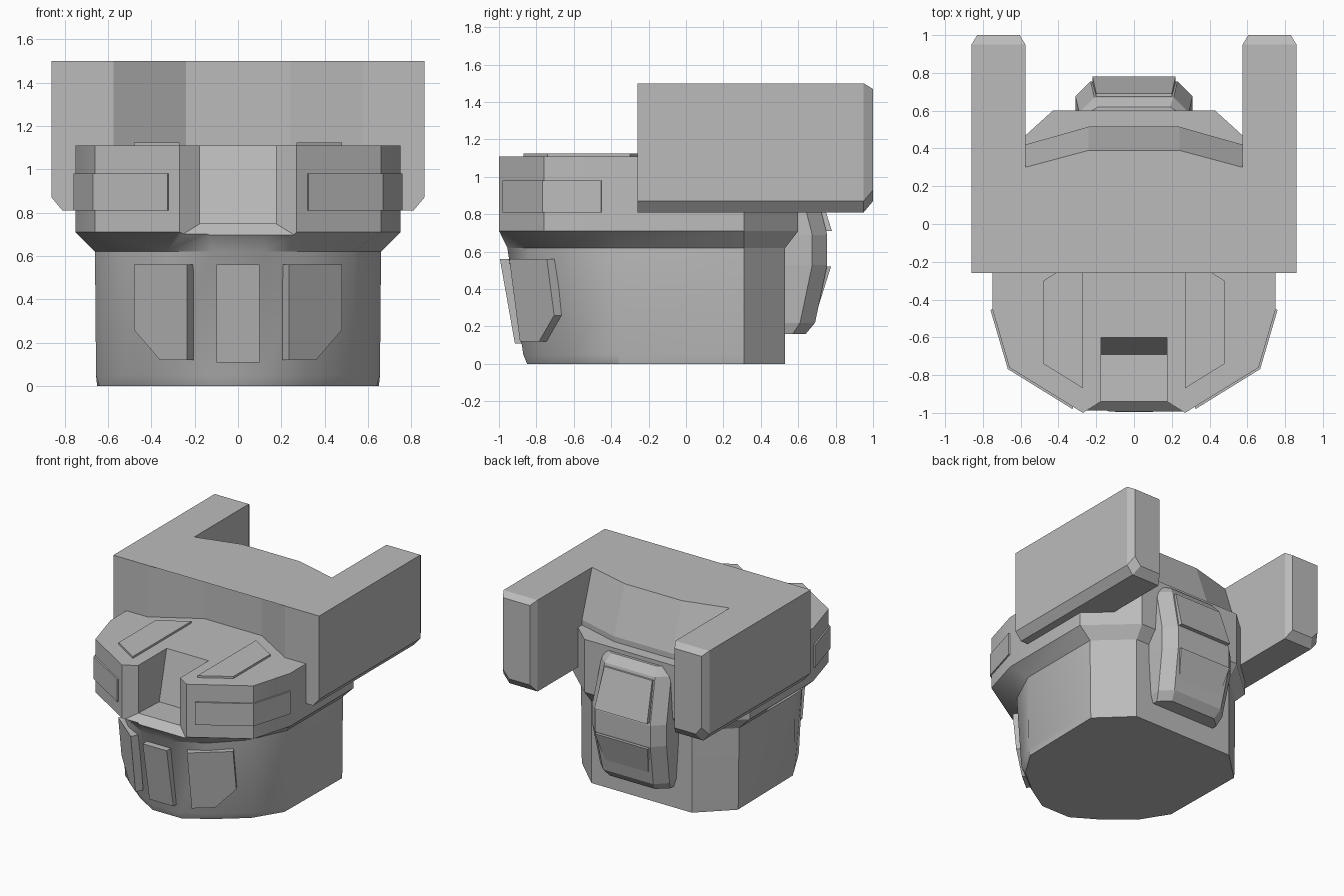
import bpy, bmesh, math
from mathutils import Vector

cube = bpy.data.objects.get("Cube")
if cube:
    bpy.data.objects.remove(cube)

grey = bpy.data.materials.new("light_grey")
grey.use_nodes = True
colour = (0.5, 0.5, 0.5, 1)
grey.diffuse_color = colour
grey.node_tree.nodes["Principled BSDF"].inputs["Base Color"].default_value = colour


def skin(name, rings, strips=False):
    """Join matching closed rings of points into a capped solid."""
    bm = bmesh.new()
    loops = [[bm.verts.new(p) for p in ring] for ring in rings]
    n = len(loops[0])
    for a, b in zip(loops, loops[1:]):
        for i in range(n):
            j = (i + 1) % n
            bm.faces.new((a[i], a[j], b[j], b[i]))
    for cap in (loops[0], loops[-1]):
        if strips:
            for i in range(n // 2 - 1):
                bm.faces.new((cap[i], cap[i + 1], cap[n - 2 - i], cap[n - 1 - i]))
        else:
            bm.faces.new(cap)
    bmesh.ops.recalc_face_normals(bm, faces=bm.faces)
    mesh = bpy.data.meshes.new(name)
    bm.to_mesh(mesh)
    bm.free()
    mesh.materials.append(grey)
    obj = bpy.data.objects.new(name, mesh)
    bpy.context.collection.objects.link(obj)
    return obj


def mirrored(half):
    return half + [(-x, y, z) for x, y, z in reversed(half)]


def level(half, z):
    return mirrored([(x, y, z) for x, y in half])


def pair(name, rings):
    for side, s in (("left", 1), ("right", -1)):
        skin(f"{side}_{name}", [[(s * p[0], p[1], p[2]) for p in r] for r in rings])


def plate(points, offset):
    """Outer outline plus the same outline pushed inward."""
    return [points, [tuple(Vector(p) + Vector(offset)) for p in points]]


def activate(obj):
    bpy.ops.object.select_all(action="DESELECT")
    obj.select_set(True)
    bpy.context.view_layer.objects.active = obj


# Main body with flared collar and upper ring
base = [(.12, -.85), (.3, -.74), (.51, -.57), (.64, -.36), (.65, .31), (.42, .53)]
foot = [(.12, -.87), (.31, -.76), (.53, -.59), (.655, -.36), (.655, .31), (.42, .53)]
waist = [(.12, -.955), (.33, -.84), (.53, -.64), (.66, -.36), (.66, .31), (.42, .53)]
rim = [(.13, -1), (.27, -1), (.66, -.76), (.75, -.45), (.75, .31), (.43, .6)]
body = skin("body", [level(base, 0), level(foot, .05), level(waist, .62),
                     level(rim, .71), level(rim, 1.11)])

# Front notch with flared mouth and sloping sill
floor = [(.43, -1.1, .59), (.175, -.94, .75), (.175, -.69, .74)]
mouth = [(.43, -1.1, 1.2), (.175, -.94, 1.2), (.175, -.58, 1.2)]
cutter = skin("notch_cutter", [mirrored(floor), mirrored(mouth)], strips=True)
cutter.hide_render = True
cut = body.modifiers.new("notch", "BOOLEAN")
cut.operation = "DIFFERENCE"
cut.solver = "EXACT"
cut.object = cutter
activate(body)
bpy.ops.object.modifier_apply(modifier=cut.name)
bpy.data.objects.remove(cutter)
bpy.ops.object.shade_smooth_by_angle(angle=math.radians(30))

# Top crossbar, bowed at the front and sloped at the back
front = [(.24, -.06), (.575, -.26)]
low = front + [(.575, .42), (.24, .515)]
high = front + [(.575, .3), (.24, .39)]
skin("crossbar", [level(low, 1), level(low, 1.15), level(high, 1.5)], strips=True)


# Side arms with chamfered outer bottom edge and rear end
def arm_ring(y, d=0.0):
    inner, outer, bottom, top = .575 + d, .86 - d, .81 + 2 * d, 1.5 - d
    return [(inner, y, bottom), (outer - .05, y, bottom), (outer, y, bottom + .06),
            (outer, y, top), (inner, y, top)]


pair("arm", [arm_ring(-.26), arm_ring(.95), arm_ring(1, .03)])

# Plates on top of the ring
top = [(.27, -.17), (.48, -.3), (.48, -.74), (.27, -.87)]
pair("top_plate", plate([(x, y, 1.125) for x, y in top], (0, 0, -.05)))

# Pads wrapped around the ring corners
wrap = [(.325, -.98), (.668, -.768), (.76, -.455), (.72, -.44), (.63, -.73), (.31, -.93)]
pair("corner_pad", [[(x, y, z) for x, y in wrap] for z in (.81, .98)])

# Front panels, leaning with the body
cheek = [(.235, .56), (.48, .56), (.48, .26), (.36, .12), (.235, .12)]
cheek = [(x, -.945 + .82 * (x - .235) + .13 * (.56 - z), z) for x, z in cheek]
pair("front_panel", plate(cheek, (-.03, .05, 0)))
middle = [(-.1, -.995, .56), (.1, -.995, .56), (.1, -.915, .11), (-.1, -.915, .11)]
skin("centre_panel", plate(middle, (0, .05, 0)))

# Rear pack with tapered sides
profile = [(.64, .16, .27), (.69, .22, .29), (.755, .53, .31),
           (.755, .69, .31), (.67, 1.02, .29), (.62, 1.08, .27)]
skin("rear_pack", [level([(w - .08, y), (w, max(y - .08, .57)), (w, .45)], z)
                   for y, z, w in profile], strips=True)

# Plates on the rear pack
for name, (y1, z1, w1), (y2, z2, w2) in (
        ("upper_rear_plate", (.78, .71, .22), (.69, 1, .2)),
        ("lower_rear_plate", (.775, .52, .22), (.69, .25, .17))):
    outline = [(-w1, y1, z1), (w1, y1, z1), (w2, y2, z2), (-w2, y2, z2)]
    skin(name, plate(outline, (0, -.05, 0)))
